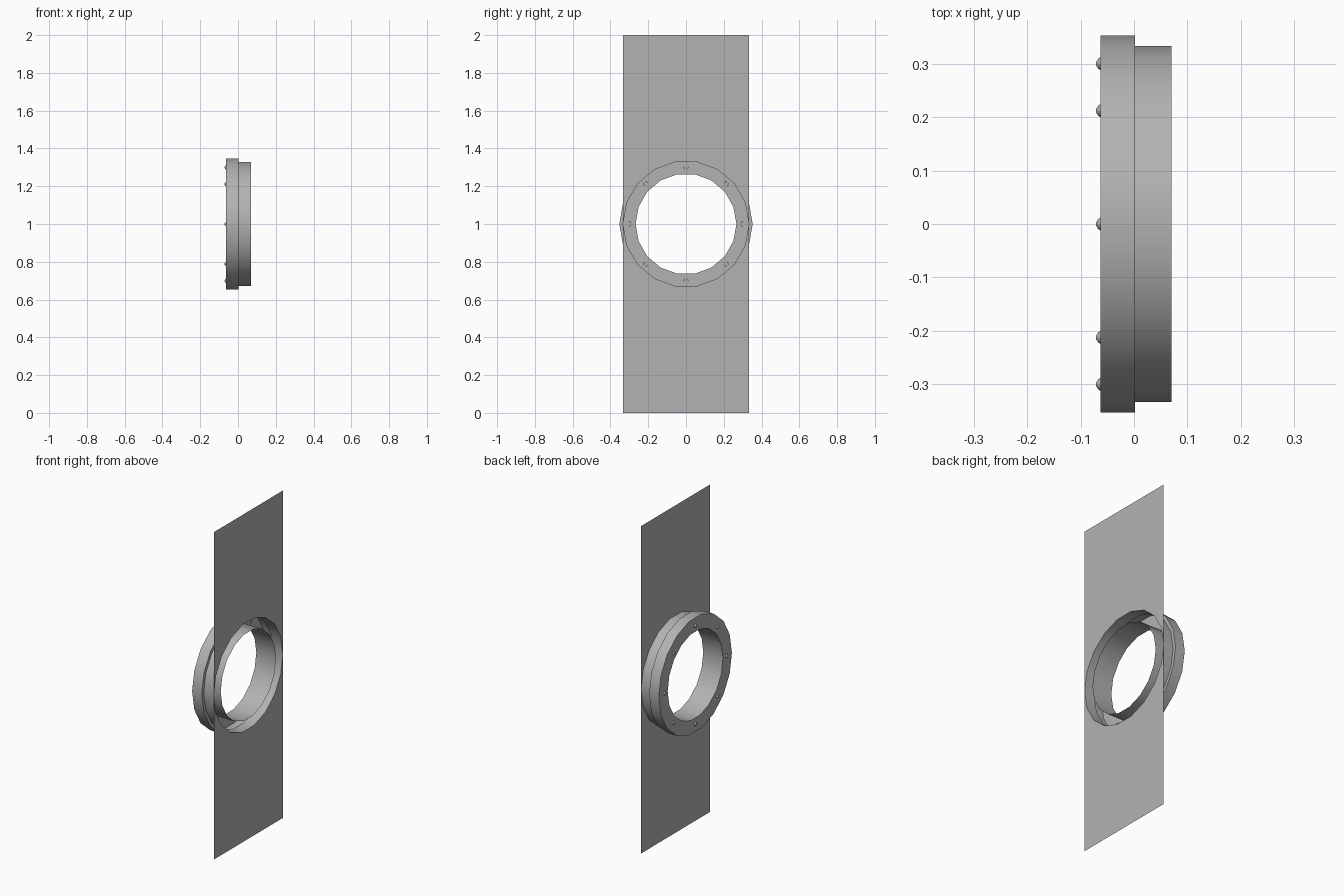
import bpy
from math import cos, sin, pi

if "Cube" in bpy.data.objects:
    bpy.data.objects.remove(bpy.data.objects["Cube"])

N = 18            # sides of the round parts
R = 0.333         # hole radius, also half the panel width
FRONT = 0.07      # x of the panel
BACK = -0.063     # x of the flange face

grey = bpy.data.materials.new("dark_grey")
grey.diffuse_color = (0.45, 0.45, 0.45, 1)
grey.use_nodes = True
grey.node_tree.nodes["Principled BSDF"].inputs["Base Color"].default_value = grey.diffuse_color


def make(name, verts, faces, smooth=False):
    mesh = bpy.data.meshes.new(name)
    mesh.from_pydata(verts, [], faces)
    mesh.update()
    mesh.materials.append(grey)
    ob = bpy.data.objects.new(name, mesh)
    bpy.context.collection.objects.link(ob)
    if smooth:
        bpy.ops.object.select_all(action='DESELECT')
        ob.select_set(True)
        bpy.context.view_layer.objects.active = ob
        bpy.ops.object.shade_smooth_by_angle(angle=pi / 6)
    return ob


def lathe(profile, n, cy=0.0, cz=1.0):
    """Spin (x, radius) points around an axis along x."""
    verts = [(x, cy + r * cos(2 * pi * k / n), cz + r * sin(2 * pi * k / n))
             for x, r in profile for k in range(n)]
    faces = []
    for i in range(len(profile) - 1):
        for k in range(n):
            m = (k + 1) % n
            faces.append((i * n + k, (i + 1) * n + k, (i + 1) * n + m, i * n + m))
    return verts, faces


# Flat wall panel with a round hole, as an upper and a lower half
verts, faces = [], []
for s in (1, -1):
    half = [(FRONT, R * cos(2 * pi * k / N), 1 + s * R * sin(2 * pi * k / N))
            for k in range(N // 2 + 1)]
    half += [(FRONT, -R, 1 + s), (FRONT, R, 1 + s)]
    ids = list(range(len(verts), len(verts) + len(half)))
    faces.append(ids[::-1] if s > 0 else ids)
    verts += half
make("wall_panel", verts, faces)

# Hollow stepped porthole ring, open towards the panel
make("porthole_ring", *lathe([(FRONT, R), (0.002, R), (0.002, 0.353), (BACK, 0.353),
                              (BACK, 0.267), (FRONT, 0.267)], N), smooth=True)

# Eight small domed bolts, set slightly into the flange face
for b in range(8):
    a = b * pi / 4
    v, f = lathe([(-0.062, 0.0125), (-0.067, 0.0095), (-0.071, 0.003)], 8,
                 0.3 * cos(a), 1 + 0.3 * sin(a))
    f.append(tuple(range(23, 15, -1)))
    make(f"bolt_{b + 1}", v, f, smooth=True)
